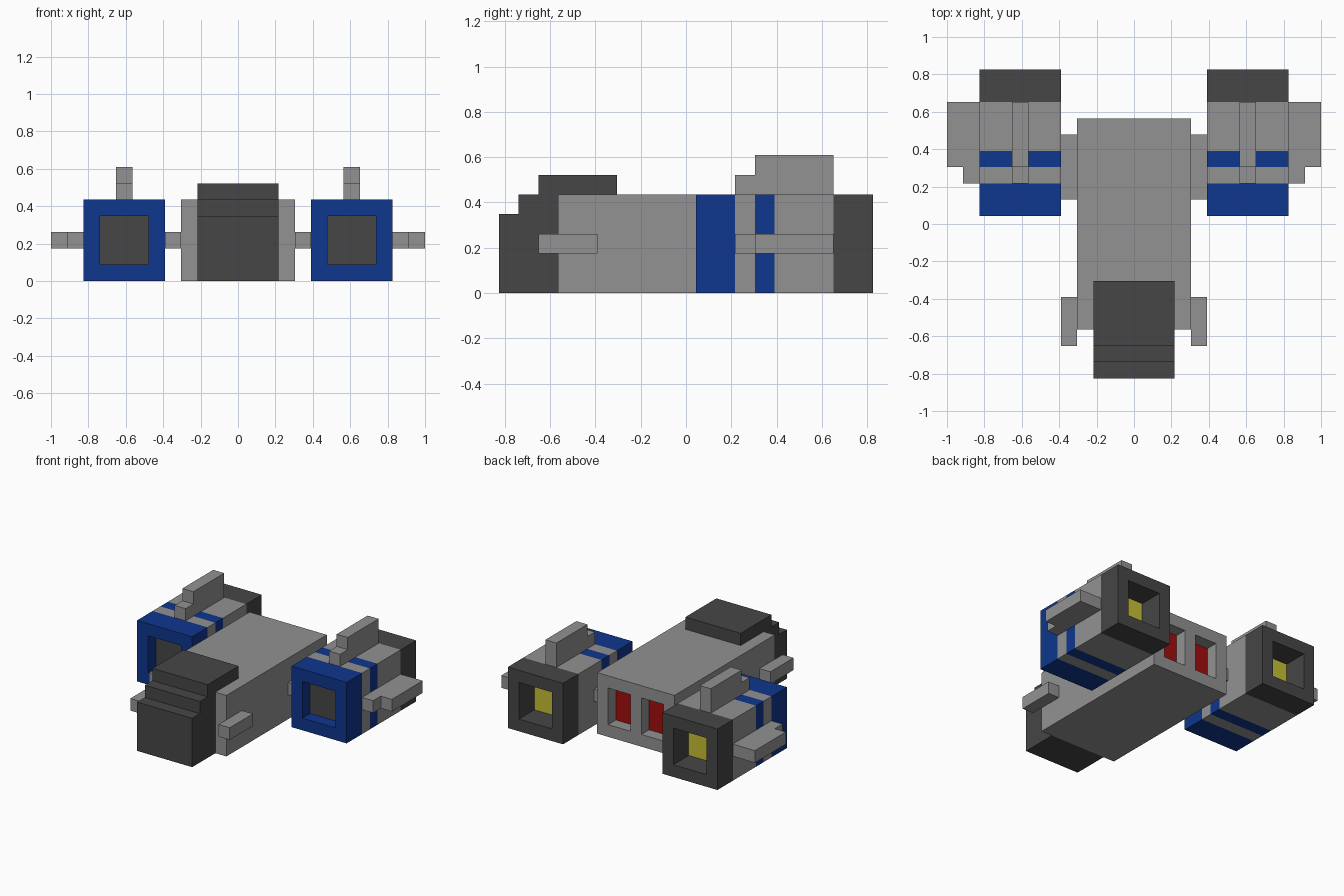
import bpy, bmesh
from mathutils import Vector

if "Cube" in bpy.data.objects:
    bpy.data.objects.remove(bpy.data.objects["Cube"])

V = 2 / 23  # one block of the model's grid; all sizes below are in blocks


def material(name, r, g, b):
    def lin(c):
        c /= 255
        return c / 12.92 if c <= 0.04045 else ((c + 0.055) / 1.055) ** 2.4
    m = bpy.data.materials.new(name)
    m.diffuse_color = (lin(r), lin(g), lin(b), 1)
    m.use_nodes = True
    m.node_tree.nodes["Principled BSDF"].inputs["Base Color"].default_value = m.diffuse_color
    return m


GREY = material("hull grey", 146, 146, 146)
DARK = material("dark grey", 70, 70, 70)
BLUE = material("blue", 15, 54, 142)
RED = material("red glow", 162, 13, 13)
YELLOW = material("yellow glow", 198, 191, 52)


def prism(points, axis, lo, hi):
    """Extrude a 2D outline along x (points are y,z) or z (points are x,y)."""
    bm = bmesh.new()
    place = (lambda p: (lo, *p)) if axis == "x" else (lambda p: (*p, lo))
    face = bm.faces.new([bm.verts.new(place(p)) for p in points])
    out = bmesh.ops.extrude_face_region(bm, geom=[face])["geom"]
    step = Vector((hi - lo, 0, 0)) if axis == "x" else Vector((0, 0, hi - lo))
    bmesh.ops.translate(bm, vec=step, verts=[g for g in out if isinstance(g, bmesh.types.BMVert)])
    bmesh.ops.recalc_face_normals(bm, faces=bm.faces)
    return bm


def box(x0, x1, y0, y1, z0, z1):
    return prism([(x0, y0), (x1, y0), (x1, y1), (x0, y1)], "z", z0, z1)


def cut(bm, axis, pos, faces):
    """Split the given faces with a plane across one axis."""
    n = Vector((0, 0, 0))
    n[axis] = 1
    geom = list({e for f in faces for e in f.edges} | {v for f in faces for v in f.verts}) + list(faces)
    bmesh.ops.bisect_plane(bm, geom=geom, plane_co=n * pos, plane_no=n)


def recess(bm, y, depth, x0, x1, z0, z1, floor):
    """Sink a rectangular pocket into the wall at y; depth is signed along y."""
    def wall():
        return [f for f in bm.faces if all(abs(v.co.y - y) < 1e-4 for v in f.verts)]
    for axis, pos in ((0, x0), (0, x1), (2, z0), (2, z1)):
        cut(bm, axis, pos, wall())
    for f in wall():
        c = f.calc_center_median()
        if x0 < c.x < x1 and z0 < c.z < z1:
            new = bmesh.ops.extrude_discrete_faces(bm, faces=[f])["faces"][0]
            bmesh.ops.translate(bm, vec=(0, depth, 0), verts=new.verts)
            new.material_index = floor
            break


def finish(name, bm, mats, mirror=False):
    bmesh.ops.scale(bm, vec=(V, V, V), verts=bm.verts)
    bmesh.ops.recalc_face_normals(bm, faces=bm.faces)
    me = bpy.data.meshes.new(name)
    bm.to_mesh(me)
    bm.free()
    for m in mats:
        me.materials.append(m)
    ob = bpy.data.objects.new(name, me)
    bpy.context.collection.objects.link(ob)
    if mirror:
        ob.modifiers.new("mirror", "MIRROR").use_mirror_merge = False


# Fuselage with two red exhausts at the back
bm = box(-3.5, 3.5, -6.5, 6.5, 0, 5)
for x in (-2.5, 0.5):
    recess(bm, 6.5, -1, x, x + 2, 1, 4, 1)
finish("fuselage", bm, [GREY, RED])

# Stepped nose and cockpit roof
nose = [(-9.5, 0), (-6.5, 0), (-6.5, 5), (-3.5, 5), (-3.5, 6),
        (-7.5, 6), (-7.5, 5), (-8.5, 5), (-8.5, 4), (-9.5, 4)]
finish("nose", prism(nose, "x", -2.5, 2.5), [DARK])

# Small side guns and engine struts
finish("nose_fins", box(3.5, 4.5, -7.5, -4.5, 2, 3), [GREY], True)
finish("engine_struts", box(3.5, 4.5, 1.5, 5.5, 2, 3), [GREY], True)

# Engines: banded casing, shallow intake in front, deep nozzle behind
bm = box(4.5, 9.5, 0.5, 9.5, 0, 5)
for y in (2.5, 3.5, 4.5, 7.5):
    cut(bm, 1, y, bm.faces[:])
for f in bm.faces:
    y = f.calc_center_median().y
    f.material_index = 2 if y > 7.5 else 1 if y < 2.5 or 3.5 < y < 4.5 else 0
recess(bm, 0.5, 1, 5.5, 8.5, 1, 4, 2)
recess(bm, 9.5, -2, 5.5, 8.5, 1, 4, 3)
finish("engines", bm, [GREY, BLUE, DARK, YELLOW], True)

# Stepped fins on the top and outer side of each engine
top = [(2.5, 5), (7.5, 5), (7.5, 7), (3.5, 7), (3.5, 6), (2.5, 6)]
finish("engine_top_fins", prism(top, "x", 6.5, 7.5), [GREY], True)
side = [(9.5, 2.5), (10.5, 2.5), (10.5, 3.5), (11.5, 3.5), (11.5, 7.5), (9.5, 7.5)]
finish("engine_side_fins", prism(side, "z", 2, 3), [GREY], True)
